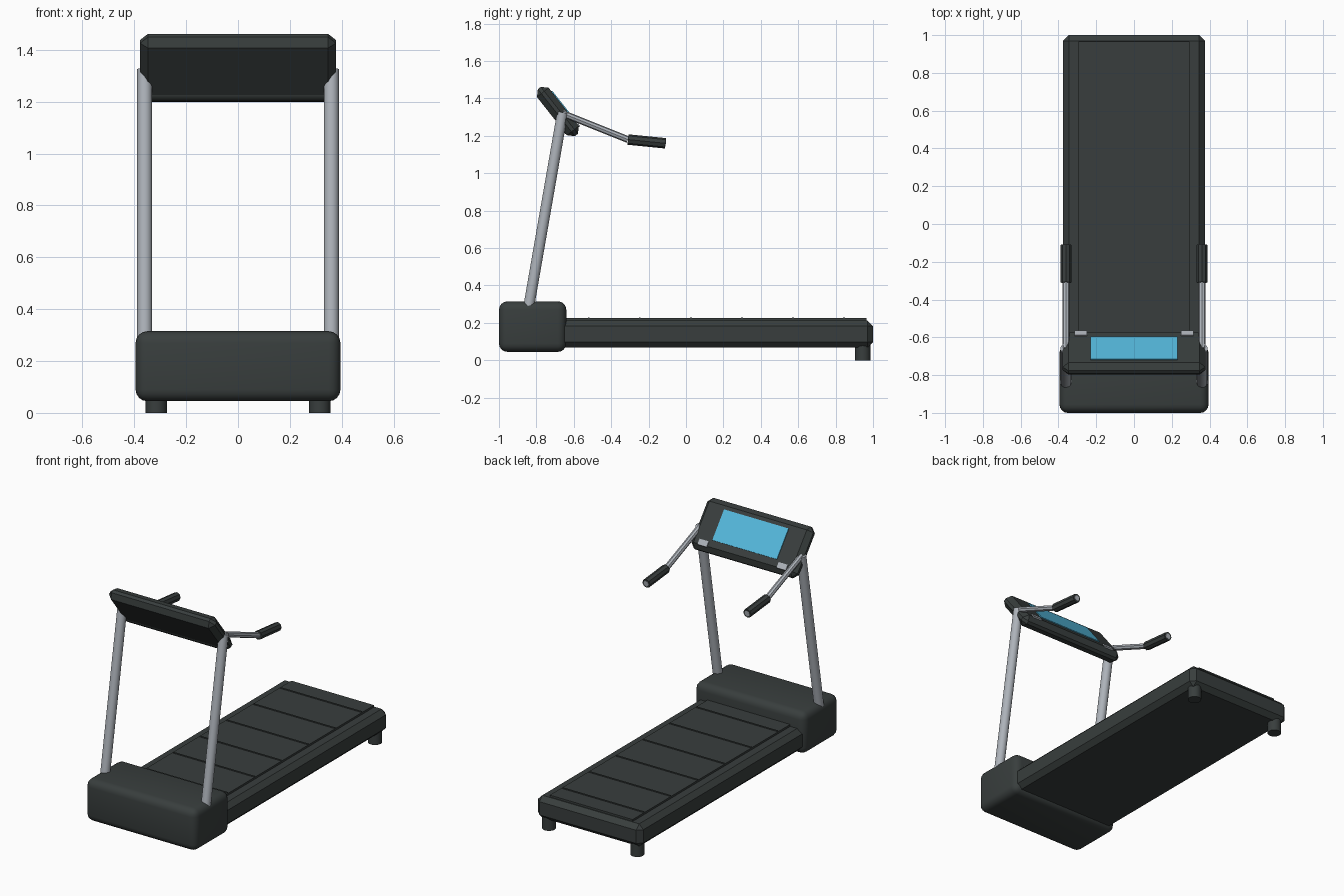
import bpy, math
from mathutils import Vector, Matrix

cube = bpy.data.objects.get("Cube")
if cube:
    bpy.data.objects.remove(cube, do_unlink=True)


def material(name, rgb):
    m = bpy.data.materials.new(name)
    m.use_nodes = True
    col = (*rgb, 1.0)
    m.diffuse_color = col
    m.node_tree.nodes["Principled BSDF"].inputs["Base Color"].default_value = col
    return m


DARK = material("charcoal plastic", (0.04, 0.048, 0.047))
METAL = material("grey metal", (0.42, 0.45, 0.49))
SCREEN = material("screen blue", (0.09, 0.48, 0.72))


def box(name, mat, center, size, bevel=0.0, segments=1, tilt=None):
    bpy.ops.mesh.primitive_cube_add(size=1)
    ob = bpy.context.object
    ob.name = name
    ob.data.transform(Matrix.Diagonal((*size, 1)))
    ob.location = center
    if tilt:
        ob.rotation_euler.x = tilt
    ob.data.materials.append(mat)
    if bevel:
        b = ob.modifiers.new("edge", "BEVEL")
        b.width, b.segments = bevel, segments
        if segments > 1:
            bpy.ops.object.shade_smooth()
    return ob


def rod(name, mat, a, b, radius, sides=16):
    a, b = Vector(a), Vector(b)
    bpy.ops.mesh.primitive_cylinder_add(vertices=sides, radius=radius, depth=(b - a).length)
    ob = bpy.context.object
    ob.name = name
    ob.location = (a + b) / 2
    ob.rotation_euler = (b - a).to_track_quat("Z", "Y").to_euler()
    ob.data.materials.append(mat)
    if sides > 8:
        bpy.ops.object.shade_smooth_by_angle(angle=math.radians(35))
    return ob


# Deck, belt and belt seams
box("deck", DARK, (0, 0.15, 0.14), (0.75, 1.7, 0.145), 0.03)
box("belt", DARK, (0, 0.16, 0.2), (0.59, 1.61, 0.05))
for i in range(6):
    box(f"belt_seam_{i + 1}", DARK, (0, -0.52 + 0.273 * i, 0.225), (0.58, 0.01, 0.008))

# Motor housing
box("motor_cover", DARK, (0, -0.82, 0.18), (0.79, 0.36, 0.27), 0.045, 4)

# Console, tilted towards the runner
TILT = -math.atan2(0.785, 0.62)
CENTER = Vector((0, -0.685, 1.33))
ROT = Matrix.Rotation(TILT, 3, "X")


def on_console(x, along, out):
    return CENTER + ROT @ Vector((x, along, out))


# Local +y of the tilted frame runs down the panel, local +z out of it
box("console", DARK, CENTER, (0.755, 0.32, 0.08), 0.03, 1, TILT)
rod("console_crossbar", DARK, (-0.345, -0.622, 1.235), (0.345, -0.622, 1.235), 0.034)
box("screen", SCREEN, on_console(0, -0.01, 0.041), (0.46, 0.194, 0.008), tilt=TILT)

# Parts repeated on both sides
for side, s in (("left", 1), ("right", -1)):
    x = 0.36 * s
    rod(f"{side}_upright", METAL, (x, -0.84, 0.29), (x, -0.66, 1.325), 0.029, 20)
    elbow, tip = (x, -0.31, 1.18), (x, -0.11, 1.16)
    rod(f"{side}_handle_arm", METAL, (x, -0.66, 1.32), elbow, 0.018, 8)
    rod(f"{side}_handle_core", METAL, elbow, (x, -0.108, 1.16), 0.018, 8)
    rod(f"{side}_grip", DARK, elbow, tip, 0.028, 8)
    rod(f"{side}_rear_foot", DARK, (0.315 * s, 0.945, 0), (0.315 * s, 0.945, 0.09), 0.041)
    box(f"{side}_console_button", METAL, on_console(0.282 * s, 0.118, 0.041),
        (0.065, 0.036, 0.009), tilt=TILT)
